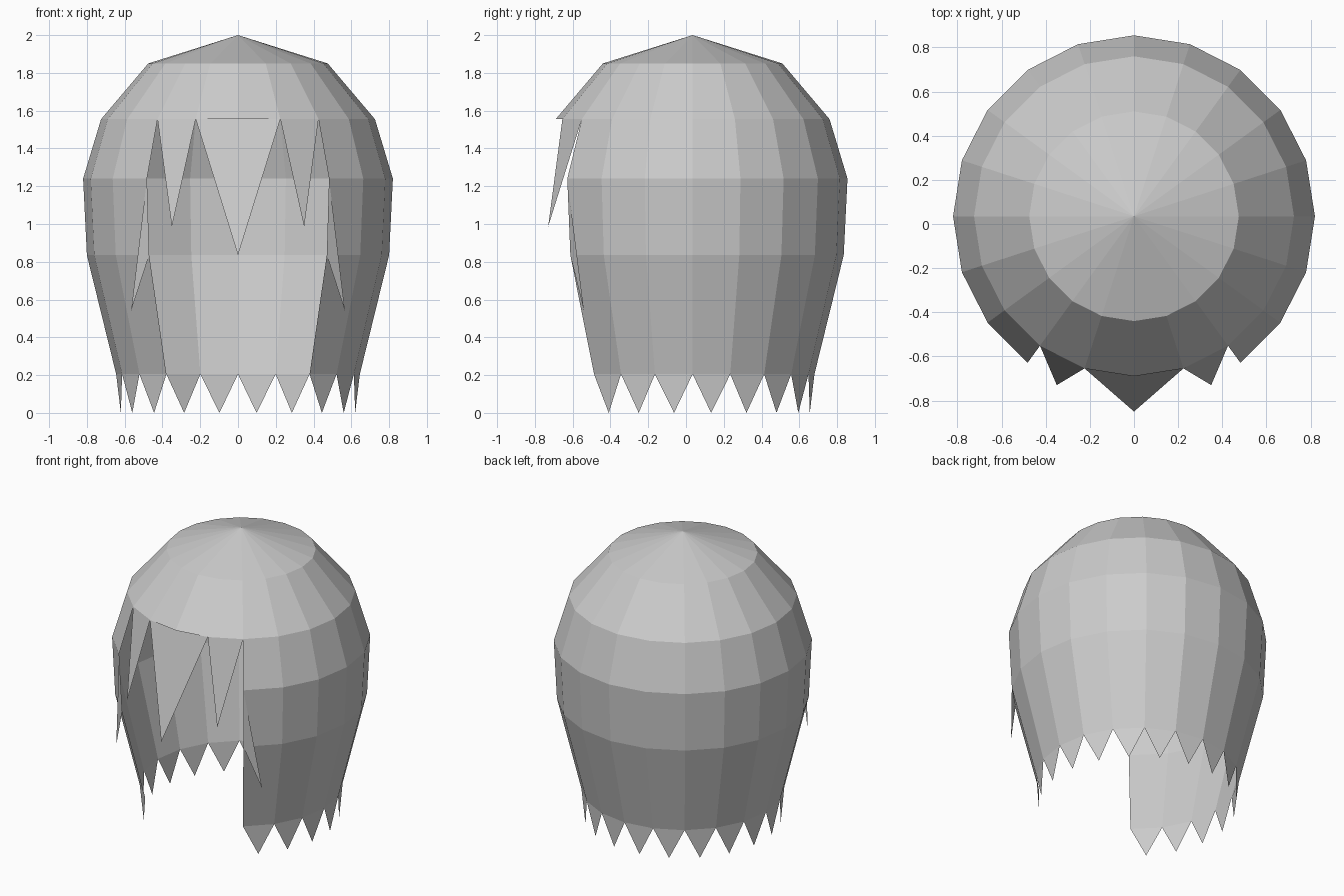
import bpy
from math import sin, cos, radians

if "Cube" in bpy.data.objects:
    bpy.data.objects.remove(bpy.data.objects["Cube"])

SIDES = 20
CY = 0.035
STEP = 360 / SIDES
# (radius, height) rings from crown to hem
RINGS = [(0.475, 1.85), (0.725, 1.555), (0.82, 1.24), (0.80, 0.835), (0.645, 0.205)]


def pt(i, r, z):
    """Point on a ring; i counts sides from the front centre."""
    a = radians(i * STEP)
    return (r * sin(a), CY - r * cos(a), z)


def ring_pt(i, k):
    return pt(i, *RINGS[k])


def build(name, faces):
    """Make a flat-shaded object from faces given as point lists, welding shared points."""
    verts, index, polys = [], {}, []
    for face in faces:
        poly = []
        for p in face:
            key = tuple(round(c, 5) for c in p)
            if key not in index:
                index[key] = len(verts)
                verts.append(p)
            poly.append(index[key])
        polys.append(poly)
    mesh = bpy.data.meshes.new(name)
    mesh.from_pydata(verts, [], polys)
    mesh.update()
    ob = bpy.data.objects.new(name, mesh)
    bpy.context.collection.objects.link(ob)
    return ob


def quad(i, k):
    return [ring_pt(i % SIDES, k), ring_pt(i % SIDES, k + 1),
            ring_pt((i + 1) % SIDES, k + 1), ring_pt((i + 1) % SIDES, k)]


# Crown: full cap closed by a fan at the top
crown = [[(0, CY, 2.0), ring_pt(i, 0), ring_pt((i + 1) % SIDES, 0)] for i in range(SIDES)]
crown += [quad(i, 0) for i in range(SIDES)]
build("hair_crown", crown)

# Curtain: sides and back, leaving four sides open for the face
BACK = range(2, SIDES - 2)
build("hair_curtain", [quad(i, k) for i in BACK for k in (1, 2, 3)])

# Pointed hem: one spike under each curtain side
build("hair_hem_points", [[ring_pt(i, 4), pt(i + 0.5, 0.628, 0.0), ring_pt(i + 1, 4)] for i in BACK])

# Fringe: centre strand
build("fringe_centre", [[ring_pt(-1, 1), (0, -0.85, 0.835), ring_pt(1, 1)]])

# Fringe side strands and cheek locks, mirrored
for side, s in (("right", 1), ("left", -1)):
    build("fringe_" + side, [[ring_pt(s, 1), (0.35 * s, -0.73, 0.985), ring_pt(2 * s, 1)][::s]])
    build("cheek_lock_" + side, [[ring_pt(2 * s, 2), ring_pt(2 * s, 3), (0.566 * s, -0.54, 0.54)][::s]])
